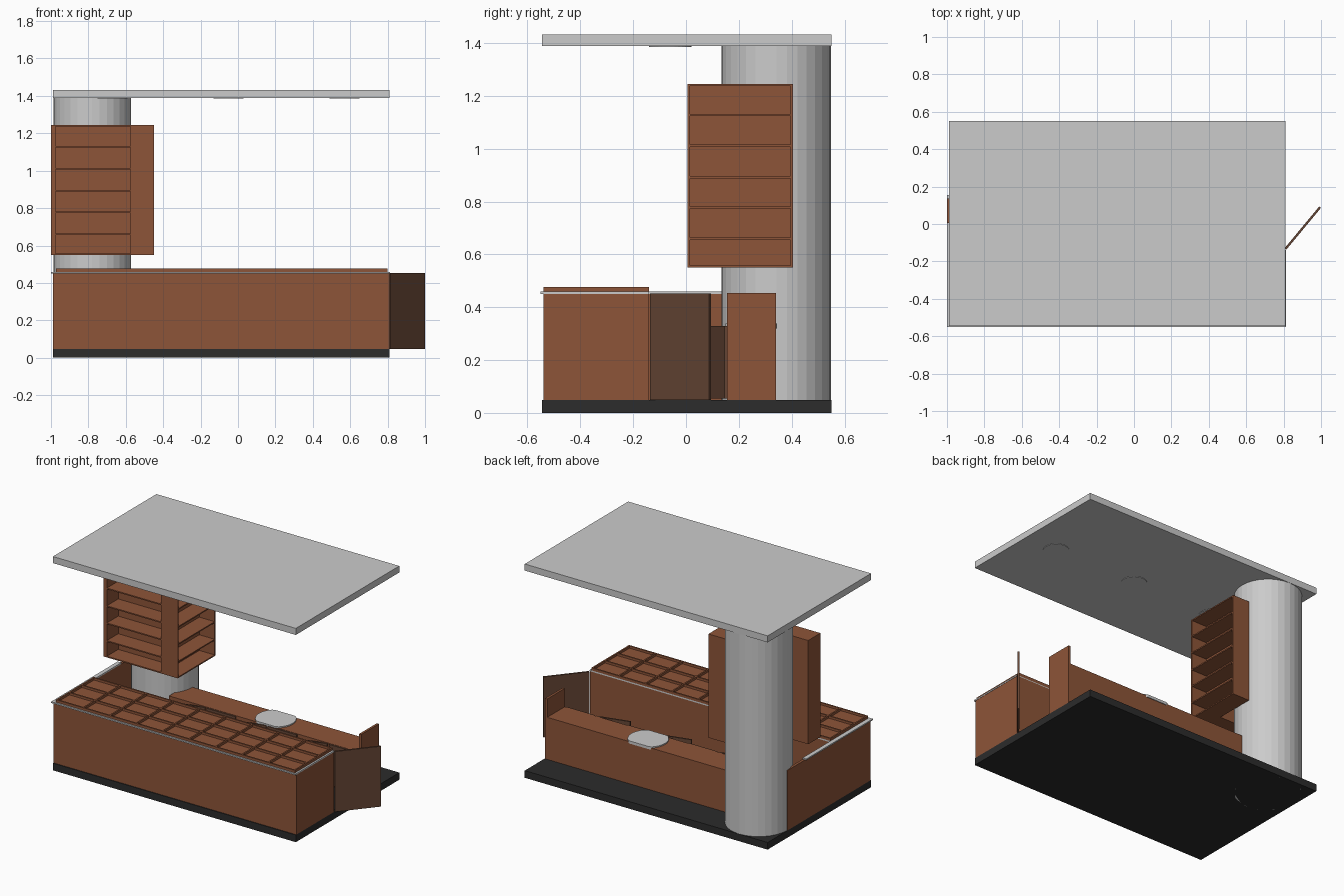
import bpy, bmesh, math
from mathutils import Matrix, Vector

if "Cube" in bpy.data.objects:
    bpy.data.objects.remove(bpy.data.objects["Cube"])


def material(name, rgb):
    m = bpy.data.materials.new(name)
    m.diffuse_color = (*rgb, 1)
    m.use_nodes = True
    m.node_tree.nodes["Principled BSDF"].inputs["Base Color"].default_value = m.diffuse_color
    return m


WOOD = material("wood", (0.27, 0.09, 0.04))
DARK_WOOD = material("dark_wood", (0.13, 0.06, 0.035))
BLACK = material("black_plinth", (0.025, 0.025, 0.025))


def finish(name, bm, mat=None):
    bmesh.ops.recalc_face_normals(bm, faces=bm.faces[:])
    me = bpy.data.meshes.new(name)
    bm.to_mesh(me)
    bm.free()
    ob = bpy.data.objects.new(name, me)
    bpy.context.collection.objects.link(ob)
    if mat:
        me.materials.append(mat)
    return ob


def boxes(name, parts, mat=None):
    """One object from boxes given as (x0, x1, y0, y1, z0, z1)."""
    bm = bmesh.new()
    for x0, x1, y0, y1, z0, z1 in parts:
        centre = Vector((x0 + x1, y0 + y1, z0 + z1)) / 2
        size = Matrix.Diagonal((x1 - x0, y1 - y0, z1 - z0, 1))
        bmesh.ops.create_cube(bm, size=1, matrix=Matrix.Translation(centre) @ size)
    return finish(name, bm, mat)


def cylinder(name, x, y, r, z0, z1, sides=32, mat=None):
    bm = bmesh.new()
    bmesh.ops.create_cone(bm, cap_ends=True, segments=sides, radius1=r, radius2=r, depth=z1 - z0,
                          matrix=Matrix.Translation((x, y, (z0 + z1) / 2)))
    return finish(name, bm, mat)


def leaf(name, hinge, tip, z0, z1, mat, t=0.012):
    """Thin upright door leaf from a hinge point to a tip point."""
    h, e = Vector(hinge), Vector(tip)
    d = e - h
    ob = boxes(name, [(0, d.length, -t / 2, t / 2, z0, z1)], mat)
    ob.location = (h.x, h.y, 0)
    ob.rotation_euler.z = math.atan2(d.y, d.x)
    return ob


# Plinth, roof and supporting column
boxes("plinth", [(-0.99, 0.81, -0.545, 0.55, 0, 0.048)], BLACK)
boxes("roof", [(-0.99, 0.81, -0.545, 0.55, 1.388, 1.432)])
cylinder("column", -0.78, 0.342, 0.207, 0, 1.388)

# Round ceiling lights
for i in range(3):
    cylinder(f"ceiling_light_{i + 1}", 0.57 - 0.62 * i, -0.06, 0.08, 1.385, 1.39)

# Front counter and thin left side wall
boxes("front_counter", [(-0.99, 0.81, -0.54, -0.14, 0.048, 0.45)], WOOD)
boxes("left_wall", [(-0.99, -0.972, -0.14, 0.34, 0.048, 0.45)], WOOD)

# Thin pale worktop edge along the front counter and left wall
boxes("worktop_trim", [(-1.0, 0.812, -0.55, -0.14, 0.45, 0.459),
                       (-1.0, -0.972, -0.14, 0.155, 0.45, 0.459)])

# Divided display tray
COLS, ROWS, T = 9, 3, 0.01
X0, X1, Y0, Y1 = -0.972, 0.8, -0.54, -0.14
tray = [(X0, X1, Y0, Y1, 0.455, 0.461)]
for i in range(COLS + 1):
    x = X0 + (X1 - X0 - T) * i / COLS
    tray.append((x, x + T, Y0, Y1, 0.459, 0.476))
for j in range(ROWS + 1):
    y = Y0 + (Y1 - Y0 - T) * j / ROWS
    tray.append((X0, X1, y, y + T, 0.459, 0.476))
boxes("display_tray", tray, WOOD)

# Entrance door standing ajar
leaf("entrance_door", (0.81, -0.133), (0.995, 0.09), 0.048, 0.452, DARK_WOOD)

# Low back counter with raised end panel
boxes("back_counter", [(-0.62, 0.8, 0.155, 0.34, 0.048, 0.33)], WOOD)
boxes("end_panel", [(0.79, 0.806, 0.155, 0.34, 0.048, 0.453)], WOOD)

# Cabinet doors, every second one ajar
N, CX0, CX1 = 6, -0.57, 0.79
w = (CX1 - CX0) / N
for i in range(N):
    x = CX0 + i * w
    swing = 0.055 if i % 2 == 0 else 0
    leaf(f"cabinet_door_{i + 1}", (x + w - 0.005, 0.15),
         (x + 0.008, 0.15 - swing), 0.055, 0.328, DARK_WOOD, 0.01)

# Shallow basin plate, clipped to the counter depth
bm = bmesh.new()
ring = []
for k in range(32):
    a = 2 * math.pi * k / 32
    y = min(max(0.25 + 0.125 * math.sin(a), 0.15), 0.345)
    ring.append(bm.verts.new((0.105 + 0.125 * math.cos(a), y, 0.32)))
face = bm.faces.new(ring)
ext = bmesh.ops.extrude_face_region(bm, geom=[face])
bmesh.ops.translate(bm, vec=(0, 0, 0.018),
                    verts=[v for v in ext["geom"] if isinstance(v, bmesh.types.BMVert)])
finish("basin_plate", bm)

# Hanging L-shaped shelving: one wing faces the front, the other the right
LEVELS = (0.55, 0.655, 0.773, 0.888, 1.007, 1.123, 1.237)
S = 0.008
front_wing = [(-1.0, -0.575, 0.005, 0.135, z, z + S) for z in LEVELS]
front_wing += [(-1.0, -0.975, 0.005, 0.135, 0.55, 1.245),
               (-1.0, -0.575, 0.125, 0.135, 0.55, 1.245)]
boxes("front_shelves", front_wing, WOOD)
right_wing = [(-0.575, -0.45, 0.005, 0.405, z, z + S) for z in LEVELS]
right_wing += [(-0.575, -0.563, 0.005, 0.405, 0.55, 1.245),
               (-0.575, -0.45, 0.005, 0.015, 0.55, 1.245),
               (-0.575, -0.45, 0.395, 0.405, 0.55, 1.245)]
boxes("right_shelves", right_wing, WOOD)
